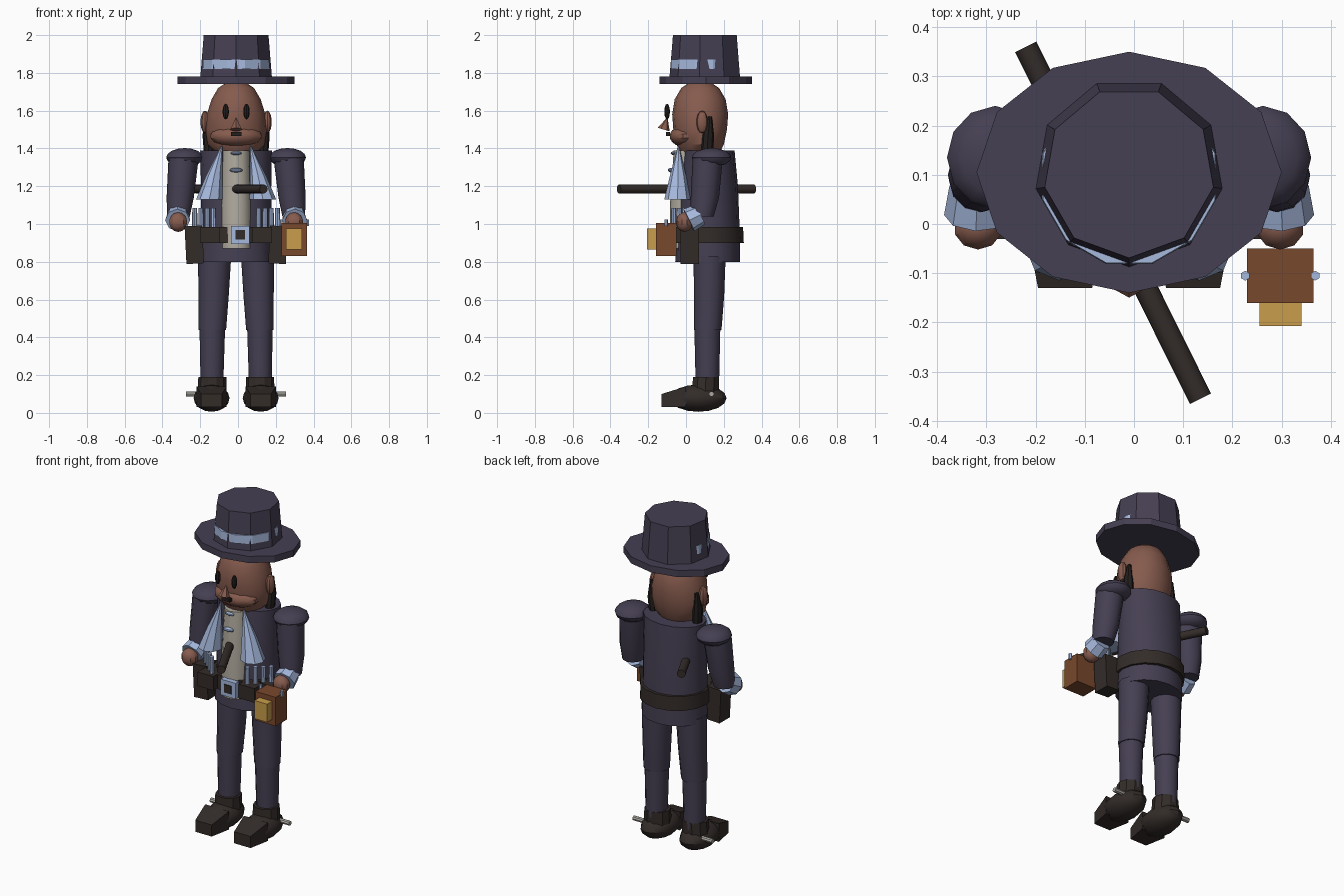
import bpy, bmesh, math
from mathutils import Vector, Matrix

if "Cube" in bpy.data.objects:
    bpy.data.objects.remove(bpy.data.objects["Cube"])

CX = -0.01  # body centre line


def colour(name, r, g, b):
    m = bpy.data.materials.new(name)
    m.diffuse_color = (r, g, b, 1)
    m.use_nodes = True
    m.node_tree.nodes["Principled BSDF"].inputs["Base Color"].default_value = m.diffuse_color
    return m


NAVY = colour("navy cloth", .060, .050, .085)
SKIN = colour("skin", .24, .105, .075)
LINEN = colour("linen", .44, .41, .35)
BLUE = colour("pale blue", .38, .48, .72)
LEATHER = colour("dark leather", .033, .025, .022)
BROWN = colour("brown case", .19, .065, .026)
GOLD = colour("gold", .58, .34, .07)
STEEL = colour("steel", .42, .40, .37)
BLACK = colour("black", .016, .013, .012)


def finish(name, bm, mat, smooth=True):
    bmesh.ops.recalc_face_normals(bm, faces=bm.faces)
    me = bpy.data.meshes.new(name)
    bm.to_mesh(me)
    bm.free()
    me.materials.append(mat)
    ob = bpy.data.objects.new(name, me)
    bpy.context.collection.objects.link(ob)
    if smooth:
        bpy.ops.object.select_all(action='DESELECT')
        ob.select_set(True)
        bpy.context.view_layer.objects.active = ob
        bpy.ops.object.shade_smooth_by_angle(angle=math.radians(32))
    return ob


def loft(name, rings, mat, n=12, start=0.0, smooth=True):
    """Closed stack of level ellipses: (x, y, z, radius x, radius y)."""
    bm = bmesh.new()
    loops = []
    for x, y, z, rx, ry in rings:
        angles = [start + math.tau * i / n for i in range(n)]
        loops.append([bm.verts.new((x + rx * math.cos(a), y + ry * math.sin(a), z)) for a in angles])
    for lo, hi in zip(loops, loops[1:]):
        for i in range(n):
            j = (i + 1) % n
            bm.faces.new((lo[i], lo[j], hi[j], hi[i]))
    bm.faces.new(loops[0])
    bm.faces.new(loops[-1])
    return finish(name, bm, mat, smooth)


def ball(name, c, r, mat, u=14, v=9):
    bm = bmesh.new()
    bmesh.ops.create_uvsphere(bm, u_segments=u, v_segments=v, radius=1)
    bmesh.ops.transform(bm, matrix=Matrix.Translation(c) @ Matrix.Diagonal((*r, 1)), verts=bm.verts)
    return finish(name, bm, mat)


def rod(name, a, b, r1, r2, mat, n=10):
    a, b = Vector(a), Vector(b)
    bm = bmesh.new()
    bmesh.ops.create_cone(bm, cap_ends=True, segments=n, radius1=r1, radius2=r2, depth=(b - a).length)
    rot = (b - a).to_track_quat('Z', 'Y').to_matrix().to_4x4()
    bmesh.ops.transform(bm, matrix=Matrix.Translation((a + b) / 2) @ rot, verts=bm.verts)
    return finish(name, bm, mat)


def box(name, lo, hi, mat, tilt=0.0):
    lo, hi = Vector(lo), Vector(hi)
    bm = bmesh.new()
    bmesh.ops.create_cube(bm, size=1)
    m = Matrix.Translation((lo + hi) / 2) @ Matrix.Rotation(tilt, 4, 'Y') @ Matrix.Diagonal((*(hi - lo), 1))
    bmesh.ops.transform(bm, matrix=m, verts=bm.verts)
    return finish(name, bm, mat, False)


# Hat: twelve sided brim, nine sided crown, band half sunk into the crown
loft("hat_brim", [(CX, .105, 1.74, .31, .245), (CX, .105, 1.78, .31, .245)], NAVY, 12, 0, False)
loft("hat_crown", [(CX, .105, 1.77, .193, .193), (CX, .105, 2.0, .174, .174)], NAVY, 9, -math.pi / 2, False)
loft("hat_band", [(CX, .096, 1.82, .183, .183), (CX, .096, 1.87, .181, .181)], BLUE, 12, math.pi / 12, False)

# Head and face
loft("head", [(CX, .075, 1.37, .10, .10), (CX, .075, 1.42, .150, .125), (CX, .075, 1.50, .163, .142),
              (CX, .075, 1.58, .155, .148), (CX, .075, 1.66, .130, .135), (CX, .075, 1.72, .095, .10),
              (CX, .075, 1.75, .05, .055)], SKIN, 16)
ball("jaw", (CX, .005, 1.465), (.14, .092, .06), SKIN)
rod("nose", (CX, -.118, 1.5), (CX, -.10, 1.56), .033, .003, SKIN, 6)
box("mouth", (CX - .028, -.105, 1.466), (CX + .028, -.085, 1.486), BLACK)

# Coat body, shirt front, belt and buckle
loft("coat", [(CX, .115, .80, .195, .172), (CX, .117, .95, .187, .168), (CX, .12, 1.2, .186, .155),
              (CX, .122, 1.39, .19, .135)], NAVY, 16)
loft("shirt_front", [(CX, -.005, .87, .083, .08), (CX, 0, 1.1, .083, .085), (CX, .02, 1.39, .075, .085)], LINEN, 12)
loft("belt", [(CX, .112, .90, .202, .194), (CX, .112, .985, .200, .19)], LEATHER, 16)
box("buckle", (-.038, -.112, .895), (.062, -.08, .99), BLUE)
box("buckle_centre", (-.012, -.117, .918), (.036, -.11, .967), LEATHER)
ball("collar_pin", (CX, -.078, 1.285), (.035, .018, .012), BLUE, 8, 6)
ball("collar_stud", (CX, -.066, 1.375), (.03, .015, .01), BLUE, 8, 6)

# Paired parts
for s, side in ((-1, "right"), (1, "left")):
    def X(v):
        return CX + s * v

    def mirrored_box(name, x1, x2, y1, y2, z1, z2, mat, tilt=0.0):
        box(f"{side}_{name}", (min(X(x1), X(x2)), y1, z1), (max(X(x1), X(x2)), y2, z2), mat, s * tilt)

    # Face pairs
    ball(side + "_eye", (X(.055), -.10, 1.595), (.017, .015, .042), BLACK, 8, 6)
    ball(side + "_ear", (X(.165), .085, 1.54), (.025, .03, .06), SKIN, 10, 7)
    loft(side + "_sideburn", [(X(.145), .112, 1.38, .026, .032), (X(.15), .117, 1.47, .028, .032),
                              (X(.15), .127, 1.57, .012, .010)], BLACK, 8)

    # Lapel cones
    loft(side + "_lapel", [(X(.142), -.045, 1.13, .07, .07), (X(.115), -.042, 1.26, .042, .042),
                           (X(.077), -.04, 1.41, .004, .004)], BLUE, 8)

    # Arms
    ball(side + "_shoulder", (X(.272), .135, 1.352), (.098, .105, .05), NAVY, 12, 8)
    loft(side + "_sleeve", [(X(.305), .085, 1.04, .060, .062), (X(.296), .10, 1.14, .072, .075),
                            (X(.278), .115, 1.35, .08, .08)], NAVY, 12)
    rod(side + "_cuff", (X(.31), .015, 1.02), (X(.307), .075, 1.05), .066, .058, BLUE, 8)
    ball(side + "_hand", (X(.307), -.008, 1.01), (.05, .045, .052), SKIN, 10, 7)

    # Belt cases, cartridges and thigh pouches
    mirrored_box("belt_case", .085, .19, -.10, -.01, .90, .985, LEATHER)
    for i in range(4):
        x, y = .12 + .033 * i, -.065 + .028 * i
        rod(f"{side}_cartridge_{i + 1}", (X(x), y, .98), (X(x), y, 1.085), .014, .013, BLUE, 8)
    mirrored_box("pouch", .175, .268, -.03, .07, .79, .99, LEATHER, -.05 * -1)

    # Legs
    loft(side + "_thigh", [(X(.126), .115, .44, .073, .073), (X(.119), .122, .62, .08, .08),
                           (X(.114), .125, .83, .088, .085)], NAVY, 12)
    loft(side + "_shin", [(X(.128), .113, .15, .060, .062), (X(.126), .113, .46, .068, .069)], NAVY, 12)

    # Boots with square toe and spur
    loft(side + "_boot_shaft", [(X(.128), .103, .08, .078, .074), (X(.126), .105, .19, .074, .072)], LEATHER, 10)
    ball(side + "_boot_foot", (X(.130), .065, .078), (.095, .15, .072), LEATHER, 12, 8)
    bm = bmesh.new()
    bmesh.ops.create_cube(bm, size=1)
    for v in bm.verts:
        front = v.co.y < 0
        w = .055 if front else .08
        z = (.10 if front else .14) if v.co.z > 0 else .03
        v.co = (X(.130) + (w if v.co.x > 0 else -w), -.13 if front else .0, z)
    finish(side + "_boot_toe", bm, LEATHER, False)
    rod(side + "_spur", (X(.18), .135, .10), (X(.265), .135, .10), .014, .014, STEEL, 8)

# Long stick running through the body
rod("stick", (-.22, .36, 1.185), (.135, -.355, 1.185), .024, .024, LEATHER, 12)

# Hand-held case with gold front and two posts
box("case", (.23, -.16, .83), (.365, -.05, 1.005), BROWN)
box("case_front", (.255, -.207, .865), (.34, -.16, .975), GOLD)
for i, x in enumerate((.226, .368)):
    rod(f"case_post_{i + 1}", (x, -.105, .99), (x, -.105, 1.025), .01, .01, BLUE, 6)
